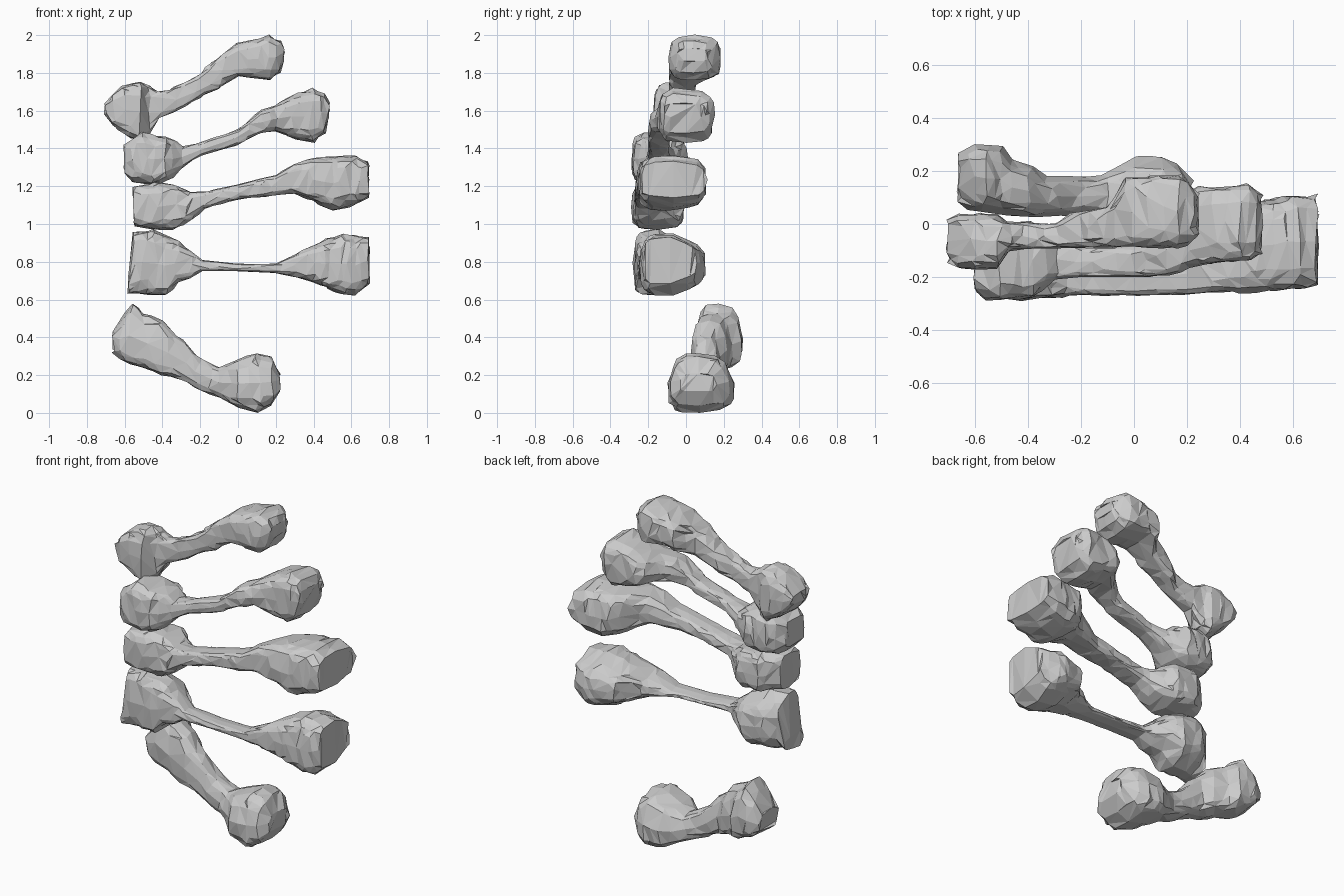
import bpy
import bmesh
import random
from math import cos, sin, pi, copysign

random.seed(4)
SIDES = 20
STEP = 0.03

cube = bpy.data.objects.get("Cube")
if cube:
    bpy.data.objects.remove(cube, do_unlink=True)


def sample(profile, x):
    """Interpolate the (low, high) limits of a profile at x, in hundredths."""
    for (x0, lo0, hi0), (x1, lo1, hi1) in zip(profile, profile[1:]):
        if x <= x1:
            t = max(0, (x - x0) / (x1 - x0))
            return lo0 + (lo1 - lo0) * t, hi0 + (hi1 - hi0) * t
    return profile[-1][1:]


def blocky(value):
    """Superellipse coordinate, giving squarish rounded sections."""
    return copysign(abs(value) ** 0.5, value)


def station_positions(outline):
    """Keep every outline station and fill the long spans between them."""
    positions = [outline[0][0]]
    for (x0, *_), (x1, *_) in zip(outline, outline[1:]):
        count = max(1, round((x1 - x0) / (100 * STEP)))
        positions += [x0 + (x1 - x0) * i / count for i in range(1, count + 1)]
    return positions


def make_bone(name, outline, depth, back_taper=0.1, top_taper=0.05):
    """Loft a bone along x from its height outline and its depth profile."""
    bm = bmesh.new()
    rings = []
    for x in station_positions(outline):
        z_low, z_high = sample(outline, x)
        y_low, y_high = sample(depth, x)
        ring = []
        for i in range(SIDES):
            angle = 2 * pi * i / SIDES
            rough = random.uniform(0.95, 1.03)
            across, up = blocky(cos(angle)) * rough, blocky(sin(angle)) * rough
            narrow_up = 1 - back_taper * max(0, across)
            narrow_across = 1 - top_taper * max(0, up)
            y = (y_low + y_high) / 2 + (y_high - y_low) / 2 * across * narrow_across
            z = (z_low + z_high) / 2 + (z_high - z_low) / 2 * up * narrow_up
            shift = random.uniform(-0.9, 0.9)
            ring.append(bm.verts.new(((x + shift) / 100, y / 100, z / 100)))
        rings.append(ring)

    # Skin between the rings, closed at both ends
    for a, b in zip(rings, rings[1:]):
        for i in range(SIDES):
            j = (i + 1) % SIDES
            bm.faces.new((a[i], a[j], b[j], b[i]))
    bm.faces.new(rings[0])
    bm.faces.new(rings[-1])
    bmesh.ops.triangulate(bm, faces=bm.faces[:])
    bmesh.ops.recalc_face_normals(bm, faces=bm.faces[:])

    mesh = bpy.data.meshes.new(name)
    bm.to_mesh(mesh)
    bm.free()
    bone = bpy.data.objects.new(name, mesh)
    bpy.context.collection.objects.link(bone)

    # Irregular flat facets
    facets = bone.modifiers.new("Facets", "DECIMATE")
    facets.ratio = 0.42


# Outline rows: x, lower z, upper z. Depth rows: x, front y, back y.
make_bone(
    "little_finger_metacarpal",
    [(-70, 158, 164), (-66, 152, 169), (-60, 147, 174), (-52, 143, 175),
     (-47, 147, 173), (-42, 156, 170), (-37, 158, 171), (-30, 161, 174),
     (-20, 167, 180), (-10, 172, 189), (0, 178, 196), (10, 177, 198),
     (17, 176, 200), (22, 180, 197), (24, 186, 193)],
    [(-70, -15, 2), (-66, -17, 4), (-52, -17, 4), (-48, -10, 1),
     (-28, -9, 0), (-25, -9, 4), (-8, -9, 7), (-4, -9, 17), (12, -9, 19),
     (18, -9, 18), (24, -5, 12)])

make_bone(
    "ring_finger_metacarpal",
    [(-60, 126, 142), (-56, 122, 145), (-51, 121, 149), (-42, 121, 147),
     (-35, 124, 145), (-29, 130, 141), (-20, 136, 143), (0, 142, 150),
     (12, 148, 160), (20, 149, 163), (30, 145, 169), (40, 143, 172),
     (46, 148, 169), (48, 156, 164)],
    [(-60, -26, -7), (-55, -29, -1), (-38, -28, 1), (-30, -21, -5),
     (-20, -20, -9), (5, -20, -8), (16, -19, 2), (21, -16, 14), (43, -14, 15),
     (48, -12, 11)])

make_bone(
    "middle_finger_metacarpal",
    [(-55, 99, 120), (-45, 97, 122), (-33, 97, 121), (-25, 102, 117),
     (-18, 108, 117), (0, 113, 121), (20, 115, 126), (30, 116, 132),
     (40, 112, 135), (50, 107, 136), (62, 110, 136), (69, 114, 133)],
    [(-55, -28, -9), (-46, -29, -1), (-32, -28, -1), (-20, -27, -13),
     (15, -27, -13), (34, -26, -5), (42, -26, 8), (60, -25, 11), (69, -24, 11)])

make_bone(
    "index_finger_metacarpal",
    [(-58, 63, 72), (-55, 63, 96), (-45, 62, 97), (-38, 62, 94),
     (-32, 69, 91), (-25, 71, 86), (-19, 75, 81), (0, 75, 79),
     (20, 74, 79), (30, 72, 84), (40, 69, 89), (54, 63, 95),
     (62, 62, 94), (69, 68, 93)],
    [(-58, -27, -9), (-50, -28, -1), (-34, -27, 0), (-20, -25, -13),
     (18, -25, -13), (34, -25, -5), (42, -25, 7), (58, -24, 11), (69, -23, 6)],
    back_taper=0.38)

make_bone(
    "thumb_metacarpal",
    [(-66, 32, 43), (-62, 28, 50), (-56, 25, 58), (-50, 23, 53),
     (-40, 20, 49), (-30, 17, 39), (-20, 12, 29), (-10, 8, 24),
     (0, 3, 28), (10, 0, 32), (18, 4, 29), (22, 11, 21)],
    [(-66, 7, 27), (-62, 5, 30), (-50, 4, 30), (-46, 3, 24), (-38, 2, 22),
     (-34, 3, 18), (-14, 3, 18), (-5, -4, 22), (0, -9, 26), (14, -10, 25),
     (18, -8, 21), (22, -4, 17)],
    top_taper=0.25)
